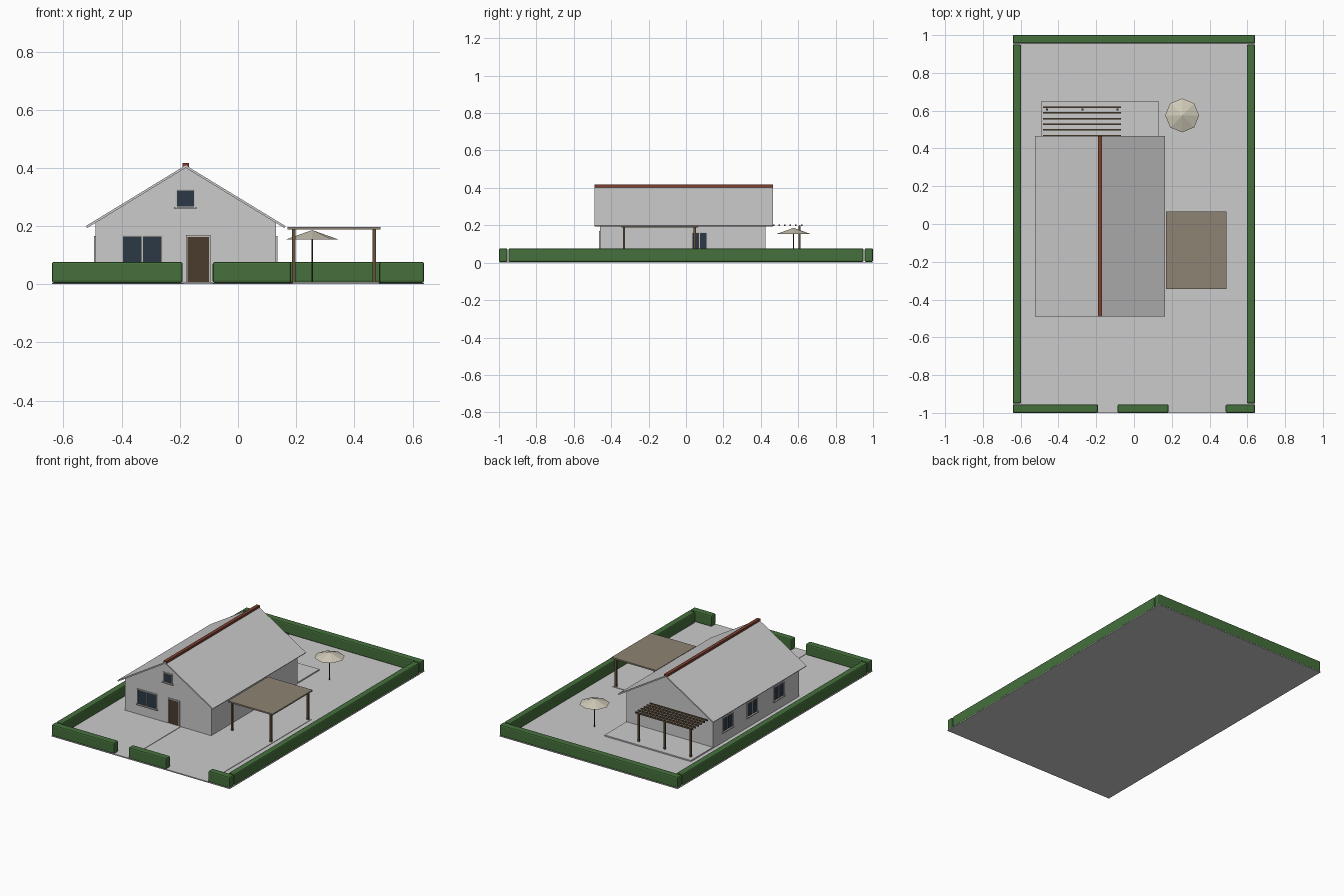
import bpy, bmesh, math
from mathutils import Matrix, Vector

if "Cube" in bpy.data.objects:
    bpy.data.objects.remove(bpy.data.objects["Cube"])


def mat(name, rgb):
    m = bpy.data.materials.new(name)
    m.diffuse_color = (*rgb, 1)
    m.use_nodes = True
    m.node_tree.nodes["Principled BSDF"].inputs["Base Color"].default_value = m.diffuse_color
    return m


GREEN = mat("hedge_green", (0.06, 0.16, 0.045))
WOOD = mat("wood", (0.13, 0.085, 0.045))
DOOR = mat("door_brown", (0.07, 0.045, 0.028))
GLASS = mat("glass", (0.025, 0.04, 0.06))
RIDGE = mat("ridge_red", (0.2, 0.05, 0.03))
SHADE = mat("carport_roof", (0.27, 0.23, 0.17))
CREAM = mat("parasol_cream", (0.62, 0.58, 0.47))
DARK = mat("dark_metal", (0.04, 0.04, 0.04))
FRAME = mat("frame_grey", (0.55, 0.53, 0.5))


def finish(name, bm, material=None):
    bmesh.ops.recalc_face_normals(bm, faces=bm.faces)
    me = bpy.data.meshes.new(name)
    bm.to_mesh(me)
    bm.free()
    ob = bpy.data.objects.new(name, me)
    bpy.context.collection.objects.link(ob)
    if material:
        me.materials.append(material)
    return ob


def box(name, x, y, z, material=None, bevel=0.0):
    """Box from (min, max) ranges."""
    bm = bmesh.new()
    size = [r[1] - r[0] for r in (x, y, z)]
    mid = Vector([(r[0] + r[1]) / 2 for r in (x, y, z)])
    bmesh.ops.create_cube(bm, size=1, matrix=Matrix.Translation(mid) @ Matrix.Diagonal((*size, 1)))
    ob = finish(name, bm, material)
    if bevel:
        mod = ob.modifiers.new("bevel", 'BEVEL')
        mod.width, mod.segments = bevel, 2
    return ob


def prism(name, pts, y0, y1, material=None):
    """Extrude an x-z profile along y."""
    bm = bmesh.new()
    face = bm.faces.new([bm.verts.new((px, y0, pz)) for px, pz in pts])
    ext = bmesh.ops.extrude_face_region(bm, geom=[face])
    bmesh.ops.translate(bm, vec=(0, y1 - y0, 0),
                        verts=[v for v in ext['geom'] if isinstance(v, bmesh.types.BMVert)])
    return finish(name, bm, material)


def wall_box(name, wall, u, z, d, material):
    """Box on a wall: u runs along it, d is the depth range outwards."""
    if wall == 'front':
        return box(name, u, (-0.46 - d[1], -0.46 - d[0]), z, material)
    if wall == 'left':
        return box(name, (-0.49 - d[1], -0.49 - d[0]), u, z, material)
    return box(name, (0.13 + d[0], 0.13 + d[1]), u, z, material)


def window(name, wall, u, z, panes=2):
    f, d = 0.005, (-0.004, 0.005)
    wall_box(name + "_glass", wall, u, z, (-0.004, 0.002), GLASS)
    for i, e in enumerate(((u[0] - f, u[0]), (u[1], u[1] + f))):
        wall_box(f"{name}_jamb_{i}", wall, e, (z[0] - f, z[1] + f), d, FRAME)
    wall_box(name + "_head", wall, u, (z[1], z[1] + f), d, FRAME)
    wall_box(name + "_sill", wall, (u[0] - 0.01, u[1] + 0.01), (z[0] - 0.008, z[0] - 0.002),
             (-0.004, 0.01), FRAME)
    if panes == 2:
        m = (u[0] + u[1]) / 2
        wall_box(name + "_mullion", wall, (m - 0.002, m + 0.002), z, (-0.004, 0.004), FRAME)


# Ground, paths and terrace
G = 0.004
box("ground", (-0.64, 0.64), (-1, 1), (0, G))
box("front_path", (-0.187, -0.087), (-1, -0.46), (0.001, 0.007))
box("driveway", (0.187, 0.485), (-1, 0.06), (0.001, 0.007))
box("terrace", (-0.49, 0.13), (0.42, 0.65), (0.001, 0.012))

# Hedges
H = (G, 0.077)
for i, x in enumerate(((-0.64, -0.19), (-0.087, 0.183), (0.485, 0.64))):
    box(f"front_hedge_{i}", x, (-1, -0.955), H, GREEN, 0.008)
box("back_hedge", (-0.64, 0.64), (0.955, 1), H, GREEN, 0.008)
for n, x in (("left", (-0.64, -0.597)), ("right", (0.597, 0.64))):
    box(n + "_hedge", x, (-0.95, 0.95), H, GREEN, 0.008)

# House body, roof slopes and ridge cap
prism("house_walls", [(-0.49, G), (0.13, G), (0.13, 0.212), (-0.18, 0.403), (-0.49, 0.212)], -0.46, 0.425)
for n, s in (("left", -1), ("right", 1)):
    prism(n + "_roof", [(-0.18, 0.409), (-0.18 + 0.343 * s, 0.2),
                        (-0.18 + 0.339 * s, 0.193), (-0.18, 0.4)], -0.49, 0.465)
box("ridge_cap", (-0.191, -0.169), (-0.49, 0.465), (0.403, 0.417), RIDGE)

# Front door with frame
wall_box("front_door", 'front', (-0.173, -0.1), (G, 0.163), (-0.004, 0.003), DOOR)
for i, u in enumerate(((-0.179, -0.173), (-0.1, -0.094))):
    wall_box(f"door_jamb_{i}", 'front', u, (G, 0.169), (-0.004, 0.006), FRAME)
wall_box("door_head", 'front', (-0.173, -0.1), (0.163, 0.169), (-0.004, 0.006), FRAME)

# Windows
window("front_window", 'front', (-0.395, -0.263), (0.073, 0.164))
window("gable_window", 'front', (-0.21, -0.152), (0.267, 0.323), 1)
for i, c in enumerate((0.275, 0.025, -0.25)):
    window(f"left_window_{i}", 'left', (c - 0.048, c + 0.048), (0.075, 0.16))
window("right_window", 'right', (0.035, 0.11), (0.075, 0.16))

# Carport
box("carport_roof", (0.17, 0.49), (-0.345, 0.065), (0.188, 0.197), SHADE)
for i, x in enumerate((0.191, 0.469)):
    for j, y in enumerate((-0.332, 0.047)):
        box(f"carport_post_{i}{j}", (x - 0.006, x + 0.006), (y - 0.006, y + 0.006), (G, 0.19), WOOD)

# Pergola over the terrace
for i, x in enumerate((-0.46, -0.273, -0.087)):
    box(f"pergola_post_{i}", (x - 0.005, x + 0.005), (0.602, 0.612), (G, 0.198), WOOD)
for i in range(6):
    y = 0.468 + i * 0.03
    box(f"pergola_slat_{i}", (-0.482, -0.068), (y - 0.004, y + 0.004), (0.195, 0.205), WOOD)

# Parasol
bm = bmesh.new()
bmesh.ops.create_cone(bm, cap_ends=True, segments=8, radius1=0.09, radius2=0, depth=0.032,
                      matrix=Matrix.Translation((0.255, 0.575, 0.17)))
finish("parasol_canopy", bm, CREAM)
bm = bmesh.new()
bmesh.ops.create_cone(bm, cap_ends=True, segments=8, radius1=0.003, radius2=0.003, depth=0.166,
                      matrix=Matrix.Translation((0.255, 0.575, 0.087)))
finish("parasol_pole", bm, DARK)
